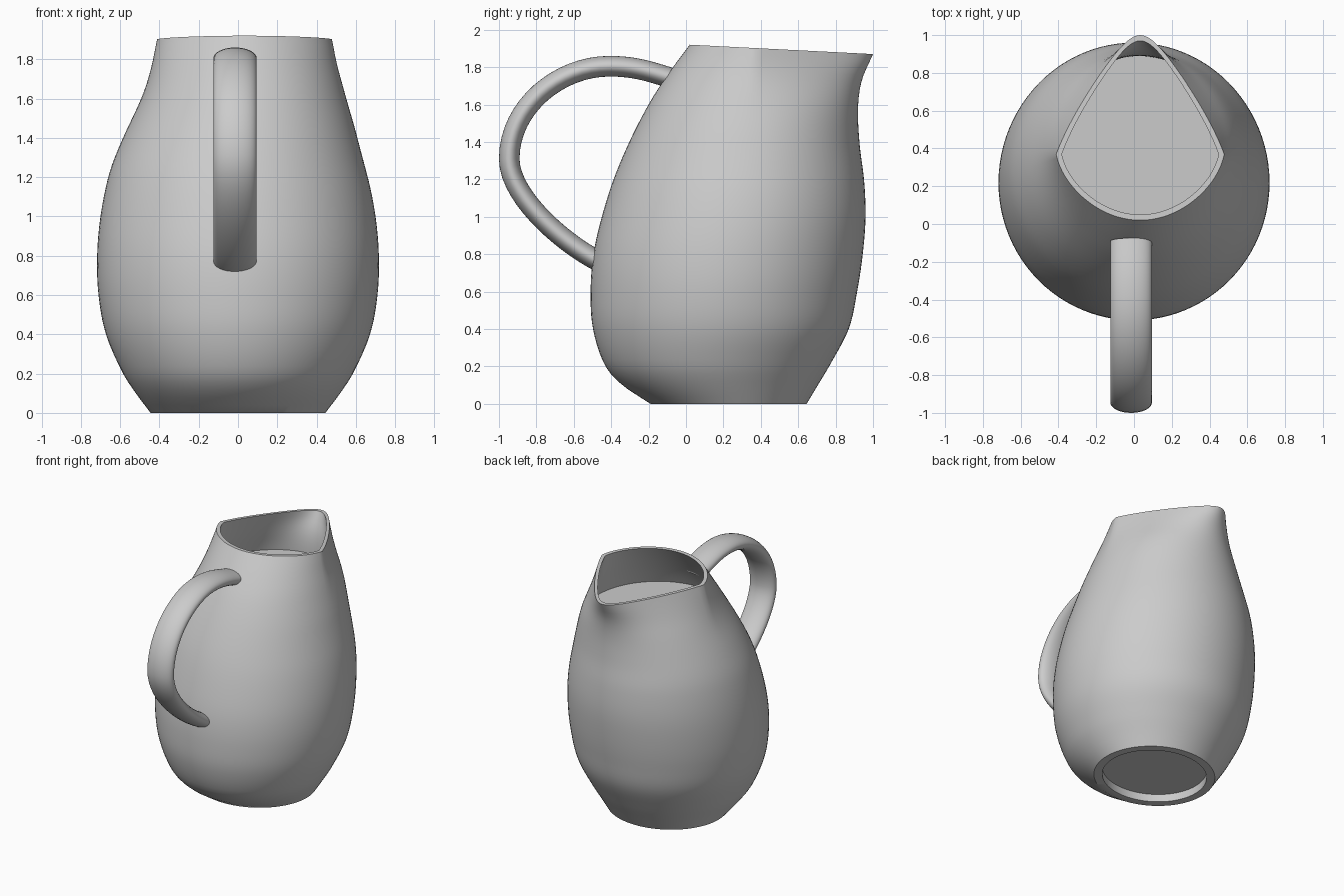
import bpy, bmesh, math
from mathutils import Vector
from mathutils.geometry import interpolate_bezier

cube = bpy.data.objects.get("Cube")
if cube:
    bpy.data.objects.remove(cube)

SEGMENTS = 96
WALL = 0.03
LIQUID_Z = 1.56

# Body sections: height, front y, back y, half width, spout pinch
SECTIONS = [
    (0.0, -0.19, 0.645, 0.445, 0), (0.1, -0.34, 0.705, 0.52, 0),
    (0.2, -0.43, 0.765, 0.585, 0), (0.4, -0.497, 0.87, 0.672, 0),
    (0.6, -0.51, 0.915, 0.71, 0), (0.8, -0.495, 0.945, 0.717, 0),
    (1.0, -0.45, 0.96, 0.7, 0), (1.2, -0.385, 0.952, 0.66, 0),
    (1.4, -0.295, 0.928, 0.595, 0), (1.6, -0.185, 0.92, 0.52, 0.1),
    (1.75, -0.085, 0.94, 0.475, 0.45), (1.895, 0.02, 1.0, 0.445, 1),
]


def make_material(name, color):
    mat = bpy.data.materials.new(name)
    mat.use_nodes = True
    mat.diffuse_color = color
    mat.node_tree.nodes["Principled BSDF"].inputs["Base Color"].default_value = color
    return mat


def smoothstep(low, high, value):
    t = min(max((value - low) / (high - low), 0), 1)
    return t * t * (3 - 2 * t)


def section_at(z):
    """Smoothly interpolate the body sections at height z."""
    last = len(SECTIONS) - 1
    i = max(k for k in range(last) if SECTIONS[k][0] <= z)
    a, b = SECTIONS[i], SECTIONS[i + 1]
    before, after = SECTIONS[max(i - 1, 0)], SECTIONS[min(i + 2, last)]
    span = b[0] - a[0]
    t = (z - a[0]) / span
    values = []
    for k in range(1, len(a)):
        slope_a = (b[k] - before[k]) / (b[0] - before[0]) * span
        slope_b = (after[k] - a[k]) / (after[0] - a[0]) * span
        blend = t * t * (3 - 2 * t)
        values.append(a[k] + (b[k] - a[k]) * blend
                      + slope_a * t * (1 - t) ** 2 - slope_b * t * t * (1 - t))
    return values


def ring_points(z, inset=0, flat=False):
    """Oval ring that narrows into a pouring spout near the top."""
    front, back, width, pinch = section_at(z)
    middle = (front + back) / 2 - 0.14 * pinch
    shift = 0.033 * smoothstep(1.2, 1.7, z)
    tilt = 0 if flat else 0.051 * smoothstep(1.0, 1.895, z)
    points = []
    for i in range(SEGMENTS):
        a = math.tau * i / SEGMENTS
        depth = abs(math.sin(a))
        if math.sin(a) > 0:
            reach, narrow = back - inset - middle, 0.53
        else:
            reach, narrow = middle - front - inset, 0.15
        x = (width - inset) * math.cos(a) * (1 - narrow * pinch * depth)
        y = middle + reach * math.sin(a)
        points.append(Vector((x + shift, y, z + tilt * (0.51 - y))))
    return points


def loft(name, rings, mat):
    """Skin closed rings in order and cap both ends."""
    bm = bmesh.new()
    loops = [[bm.verts.new(p) for p in ring] for ring in rings]
    for low, high in zip(loops, loops[1:]):
        for i in range(len(low)):
            j = (i + 1) % len(low)
            bm.faces.new((low[i], low[j], high[j], high[i]))
    bm.faces.new(loops[0][::-1])
    if len(loops) > 1:
        bm.faces.new(loops[-1])
    bmesh.ops.recalc_face_normals(bm, faces=bm.faces)
    if len(loops) == 1:
        bm.faces.ensure_lookup_table()
        if bm.faces[0].normal.z < 0:
            bm.faces[0].normal_flip()
    mesh = bpy.data.meshes.new(name)
    bm.to_mesh(mesh)
    bm.free()
    mesh.materials.append(mat)
    obj = bpy.data.objects.new(name, mesh)
    bpy.context.collection.objects.link(obj)
    bpy.ops.object.select_all(action="DESELECT")
    obj.select_set(True)
    bpy.context.view_layer.objects.active = obj
    bpy.ops.object.shade_smooth_by_angle(angle=math.radians(35))
    return obj


grey = make_material("light grey", (0.6, 0.6, 0.6, 1))

# Jug body: recessed foot, outer wall, rim, inner wall and floor
top = SECTIONS[-1][0]
heights = [top * i / 48 for i in range(49)]
foot = ring_points(0, 0.06)
recess = [p + Vector((0, 0, 0.06)) for p in foot]
outer = [ring_points(z) for z in heights]
inner = [ring_points(z, WALL) for z in reversed(heights) if z > 0.1]
loft("jug_body", [recess, foot] + outer + inner, grey)

# Liquid surface inside the jug
loft("liquid_surface", [ring_points(LIQUID_Z, WALL * 0.8, flat=True)], grey)

# Handle: flattened oval swept along a curved path in the middle plane
knots = [  # point (y, z) and tangent handle
    ((-0.09, 1.745), (-0.1, 0.03)), ((-0.41, 1.805), (-0.14, 0)),
    ((-0.945, 1.31), (0, -0.2)), ((-0.44, 0.75), (0.14, -0.06)),
]
scales = [(1, 1), (1.9, 1.4), (1.1, 1.2)]
path = []
for ((p, d), (q, e)), (s, r) in zip(zip(knots, knots[1:]), scales):
    p, d, q, e = (Vector((0, *v)) for v in (p, d, q, e))
    path += interpolate_bezier(p, p + d * s, q - e * r, q, 17)[:-1]
path.append(q)

sweep = []
for i, point in enumerate(path):
    tangent = (path[min(i + 1, len(path) - 1)] - path[max(i - 1, 0)]).normalized()
    normal = tangent.cross(Vector((1, 0, 0)))
    ring = []
    for k in range(32):
        a = math.tau * k / 32
        ring.append(point + Vector((0.11 * math.cos(a) - 0.015, 0, 0))
                    + normal * 0.055 * math.sin(a))
    sweep.append(ring)
loft("handle", sweep, grey)
